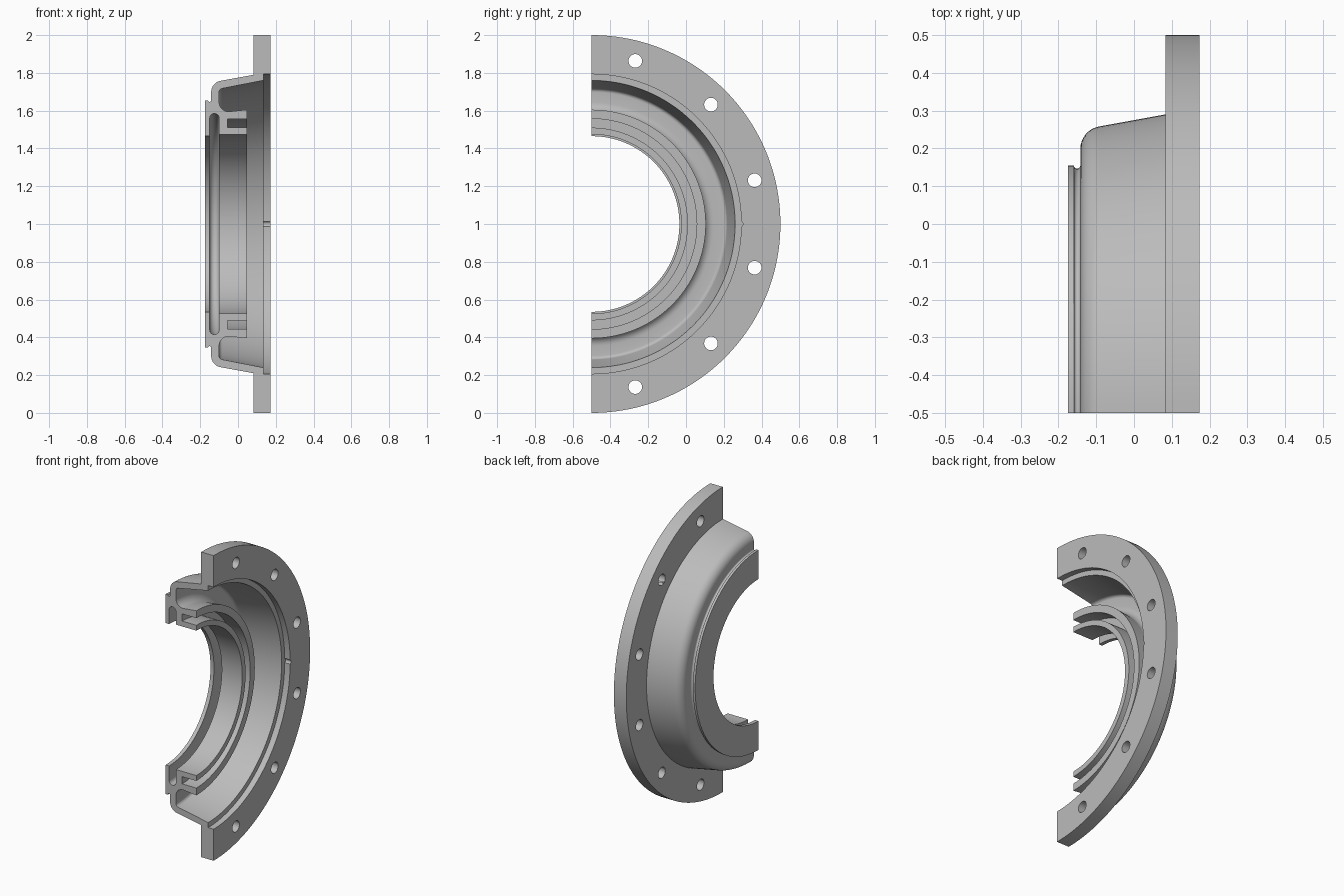
import bpy, bmesh
from math import sin, cos, pi, radians

cube = bpy.data.objects.get("Cube")
if cube:
    bpy.data.objects.remove(cube)

AXIS_Y, AXIS_Z, STEPS = -0.5, 1.0, 96

grey = bpy.data.materials.new("cast_grey")
grey.use_nodes = True
colour = (0.5, 0.5, 0.5, 1)
grey.diffuse_color = colour
grey.node_tree.nodes["Principled BSDF"].inputs["Base Color"].default_value = colour


def arc(cx, cr, rad, start, end, n=8):
    """Points of a fillet in the (x, radius) section."""
    angles = [radians(start + (end - start) * i / n) for i in range(n + 1)]
    return [(cx + rad * cos(a), cr + rad * sin(a)) for a in angles]


def place(x, r, a):
    return (x, AXIS_Y + r * cos(a), AXIS_Z + r * sin(a))


def half_revolve(name, section):
    """Sweep a closed section through a half turn and cap both ends."""
    bm = bmesh.new()
    rings = [[bm.verts.new(place(x, r, -pi / 2 + pi * s / STEPS)) for x, r in section]
             for s in range(STEPS + 1)]
    n = len(section)
    for a, b in zip(rings, rings[1:]):
        for i in range(n):
            j = (i + 1) % n
            bm.faces.new((a[i], a[j], b[j], b[i]))
    bm.faces.new(rings[0])
    bm.faces.new(rings[-1])
    bmesh.ops.recalc_face_normals(bm, faces=bm.faces)
    mesh = bpy.data.meshes.new(name)
    bm.to_mesh(mesh)
    bm.free()
    mesh.materials.append(grey)
    ob = bpy.data.objects.new(name, mesh)
    bpy.context.collection.objects.link(ob)
    return ob


# Section, walked from the flange rim round the outside and back through the inside
section = [(0.173, 1.0), (0.083, 1.0), (0.083, 0.79)]       # flange
section += arc(-0.082, 0.699, 0.06, 100, 180)               # outer shoulder
section += arc(-0.1505, 0.655, 0.0085, 360, 180)            # relief groove
section += [(-0.175, 0.655), (-0.175, 0.465), (-0.15, 0.465)]  # end plate
section += arc(-0.125, 0.56, 0.025, 180, 0)                 # inner ring groove
section += [(-0.1, 0.475), (0.048, 0.475), (0.048, 0.51),   # inner lip
            (-0.055, 0.51), (-0.055, 0.557), (0.048, 0.557),  # seal slot
            (0.048, 0.605)]                                 # outer lip
section += arc(-0.05, 0.645, 0.05, 280, 180)                # cavity floor fillet
section += arc(-0.08, 0.698, 0.02, 180, 100)                # cavity corner
section += [(0.134, 0.76), (0.134, 0.793), (0.173, 0.793)]  # counterbore
cover = half_revolve("half_cover", section)


# Bolt holes and the locating notch
def drill(name, r, angle, radius, x0, x1):
    bpy.ops.mesh.primitive_cylinder_add(
        vertices=32, radius=radius, depth=x1 - x0, rotation=(0, pi / 2, 0),
        location=place((x0 + x1) / 2, r, radians(angle)))
    cutter = bpy.context.object
    cutter.name = name
    cutter.hide_render = True
    mod = cover.modifiers.new(name, 'BOOLEAN')
    mod.operation = 'DIFFERENCE'
    mod.solver = 'EXACT'
    mod.object = cutter
    bpy.context.view_layer.objects.active = cover
    bpy.ops.object.modifier_apply(modifier=name)
    bpy.data.objects.remove(cutter)


for angle in range(-75, 76, 30):
    drill("bolt_hole", 0.894, angle, 0.036, 0.0, 0.3)
drill("locating_notch", 0.787, 0, 0.015, 0.1345, 0.3)

bpy.ops.object.select_all(action='DESELECT')
cover.select_set(True)
bpy.context.view_layer.objects.active = cover
bpy.ops.object.shade_smooth_by_angle(angle=radians(25))
